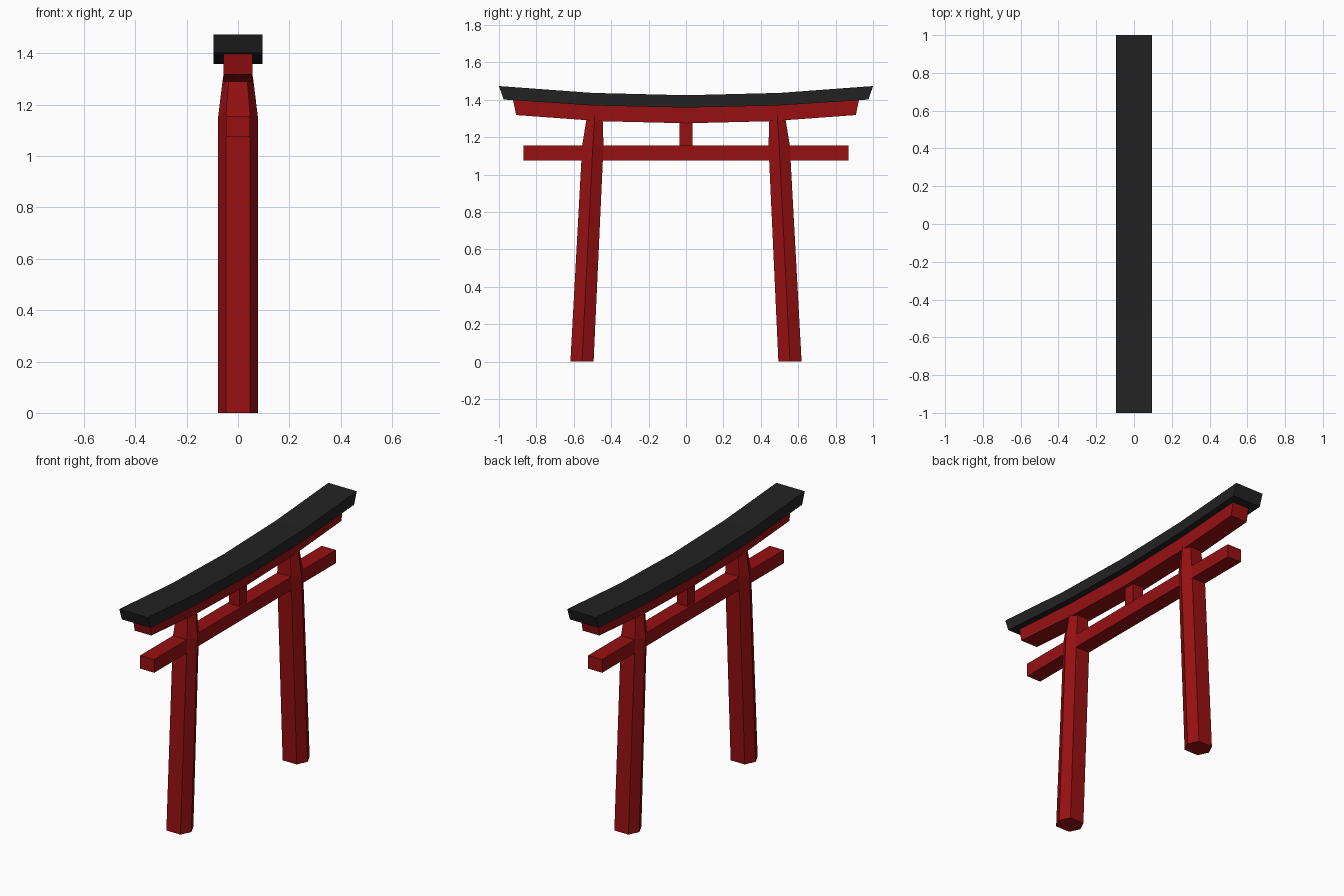
import bpy

if "Cube" in bpy.data.objects:
    bpy.data.objects.remove(bpy.data.objects["Cube"])


def material(name, color):
    m = bpy.data.materials.new(name)
    m.diffuse_color = (*color, 1)
    m.use_nodes = True
    m.node_tree.nodes["Principled BSDF"].inputs["Base Color"].default_value = m.diffuse_color
    return m


RED = material("dark red", (0.31, 0.005, 0.006))
BLACK = material("charcoal black", (0.016, 0.016, 0.016))


def loft(name, rings, mat):
    """Closed solid through a list of equal-length rings of points."""
    n = len(rings[0])
    verts = [p for ring in rings for p in ring]
    faces = [list(range(n))[::-1], list(range(len(verts) - n, len(verts)))]
    for r in range(len(rings) - 1):
        for i in range(n):
            j = (i + 1) % n
            faces.append([r * n + i, r * n + j, (r + 1) * n + j, (r + 1) * n + i])
    mesh = bpy.data.meshes.new(name)
    mesh.from_pydata(verts, [], faces)
    mesh.materials.append(mat)
    ob = bpy.data.objects.new(name, mesh)
    bpy.context.collection.objects.link(ob)
    # consistent outward normals
    import bmesh
    bm = bmesh.new()
    bm.from_mesh(mesh)
    bmesh.ops.recalc_face_normals(bm, faces=bm.faces)
    bm.to_mesh(mesh)
    bm.free()
    return ob


def box(name, hx, hy, z0, z1, mat):
    ring = [(-hx, -hy), (hx, -hy), (hx, hy), (-hx, hy)]
    return loft(name, [[(x, y, z) for x, y in ring] for z in (z0, z1)], mat)


def curved_beam(name, hx, top_end, bottom_end, top_z, bottom_z, rise_top, rise_bottom, mat):
    """Beam along y, rising to both ends in four straight segments."""
    rings = []
    for t in (-1, -0.5, 0, 0.5, 1):
        zt = top_z + rise_top * t * t
        zb = bottom_z + rise_bottom * t * t
        yt, yb = top_end * t, bottom_end * t
        rings.append([(-hx, yb, zb), (hx, yb, zb), (hx, yt, zt), (-hx, yt, zt)])
    return loft(name, rings, mat)


# leaning six-sided pillars, narrowed above the tie beam
for side, label in ((-1, "front"), (1, "back")):
    rings = []
    for z, cy, hx, flat, hy in ((0, 0.556, 0.077, 0.047, 0.062),
                                (1.155, 0.498, 0.077, 0.047, 0.057),
                                (1.31, 0.488, 0.058, 0.035, 0.042)):
        hexagon = [(hx, 0), (flat, hy), (-flat, hy), (-hx, 0), (-flat, -hy), (flat, -hy)]
        rings.append([(x, side * cy + y, z) for x, y in hexagon])
    loft(label + "_pillar", rings, RED)

# straight tie beam and centre strut
box("tie_beam", 0.047, 0.868, 1.075, 1.155, RED)
box("centre_strut", 0.035, 0.035, 1.15, 1.29, RED)

# curved upper beam and black cap
curved_beam("upper_beam", 0.056, 0.925, 0.908, 1.361, 1.274, 0.039, 0.044, RED)
curved_beam("roof_cap", 0.095, 1.0, 0.975, 1.424, 1.358, 0.049, 0.043, BLACK)
